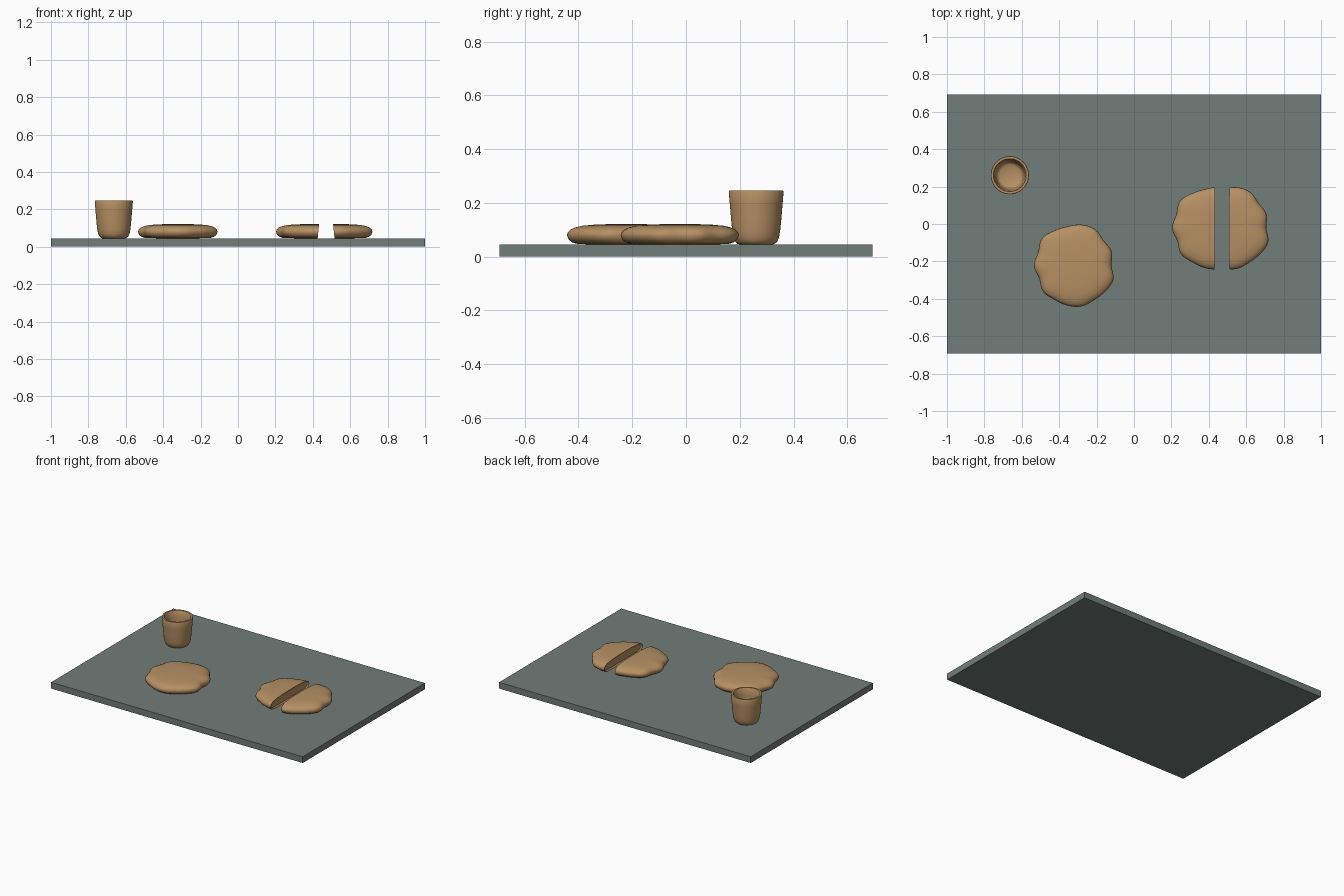
import bpy
import bmesh
from math import cos, sin, tau, floor, radians
from mathutils import Vector

if "Cube" in bpy.data.objects:
    bpy.data.objects.remove(bpy.data.objects["Cube"], do_unlink=True)


def material(name, color):
    mat = bpy.data.materials.new(name)
    mat.use_nodes = True
    mat.diffuse_color = (*color, 1)
    mat.node_tree.nodes["Principled BSDF"].inputs["Base Color"].default_value = (*color, 1)
    return mat


SLATE = material("slate grey", (0.165, 0.205, 0.19))
TAN = material("baked tan", (0.47, 0.28, 0.125))
BOARD_TOP = 0.045


def finish(bm, name, mat, location, smooth=True):
    """Turn a bmesh into a named, coloured object."""
    bmesh.ops.recalc_face_normals(bm, faces=bm.faces)
    mesh = bpy.data.meshes.new(name)
    bm.to_mesh(mesh)
    bm.free()
    mesh.materials.append(mat)
    obj = bpy.data.objects.new(name, mesh)
    bpy.context.collection.objects.link(obj)
    obj.location = location
    if smooth:
        bpy.ops.object.select_all(action="DESELECT")
        obj.select_set(True)
        bpy.context.view_layer.objects.active = obj
        bpy.ops.object.shade_smooth_by_angle(angle=radians(40))
    return obj


def revolve(profile, segments, radius):
    """Sweep (r, z) points round the z axis; radius(r, angle) shapes the outline."""
    bm = bmesh.new()
    rings = []
    for r, z in profile:
        ring = []
        for i in range(segments):
            a = tau * i / segments
            d = radius(r, a)
            ring.append(bm.verts.new((d * cos(a), d * sin(a), z)))
        rings.append(ring)
    for low, high in zip(rings, rings[1:]):
        for i in range(segments):
            j = (i + 1) % segments
            bm.faces.new((low[i], low[j], high[j], high[i]))
    bmesh.ops.remove_doubles(bm, verts=bm.verts, dist=1e-5)
    return bm


# Lumpy bread outline: radii at even angles, counter-clockwise from +x
OUTLINE = [.199, .214, .207, .224, .222, .212, .215, .225, .205,
           .215, .199, .217, .211, .217, .222, .214, .217, .223]
MEAN = sum(OUTLINE) / len(OUTLINE)
BREAD_PROFILE = [(0, 0), (.5, 0), (.82, .002), (.91, .008), (.97, .018), (1, .034),
                 (.985, .046), (.94, .056), (.86, .064), (.74, .070), (.55, .074),
                 (.3, .076), (0, .077)]


def bread_radius(r, angle):
    # Smooth curve through the outline, fading to a circle towards the middle
    t = angle / tau * len(OUTLINE)
    k = floor(t)
    f = t - k
    a, b, c, d = (OUTLINE[(k + o) % len(OUTLINE)] for o in (-1, 0, 1, 2))
    edge = b + f / 2 * (c - a + f * (2*a - 5*b + 4*c - d + f * (3*(b - c) + d - a)))
    return r * (MEAN + (edge - MEAN) * r)


def bread():
    return revolve(BREAD_PROFILE, 72, bread_radius)


def half_bread(side):
    """Keep one side of the loaf and close the torn face with a shallow hollow."""
    bm = bread()
    cut = bmesh.ops.bisect_plane(
        bm, geom=bm.verts[:] + bm.edges[:] + bm.faces[:], dist=1e-5,
        plane_co=(0.008, 0, 0), plane_no=(side, 0, 0.1), clear_inner=True)
    rim = [e for e in cut["geom_cut"] if isinstance(e, bmesh.types.BMEdge)]
    faces = bmesh.ops.edgeloop_fill(bm, edges=rim)["faces"]
    bmesh.ops.recalc_face_normals(bm, faces=bm.faces)
    bmesh.ops.inset_region(bm, faces=faces, thickness=0.01)
    hollow = {v for f in faces for v in f.verts}
    bmesh.ops.translate(bm, verts=list(hollow), vec=Vector((side * 0.008, 0, 0)))
    return bm


# Board
bm = bmesh.new()
bmesh.ops.create_cube(bm, size=1)
bmesh.ops.scale(bm, vec=(2, 1.387, BOARD_TOP), verts=bm.verts)
finish(bm, "board", SLATE, (0, 0, BOARD_TOP / 2), smooth=False)

# Whole bread and the two torn halves
finish(bread(), "whole_bread", TAN, (-0.32, -0.222, BOARD_TOP))
for side, name, x in ((-1, "right_bread_half", 0.418), (1, "left_bread_half", 0.508)):
    finish(half_bread(side), name, TAN, (x, -0.022, BOARD_TOP))

# Cup: outer wall, rim, inner wall and floor
CUP_PROFILE = [(0, 0), (.062, 0), (.071, .004), (.079, .013), (.085, .028), (.089, .05),
               (.093, .09), (.098, .15), (.102, .197), (.1, .201), (.088, .201),
               (.085, .197), (.081, .15), (.077, .09), (.073, .045), (.066, .03),
               (.055, .024), (0, .022)]
finish(revolve(CUP_PROFILE, 48, lambda r, a: r), "cup", TAN, (-0.664, 0.261, BOARD_TOP))
